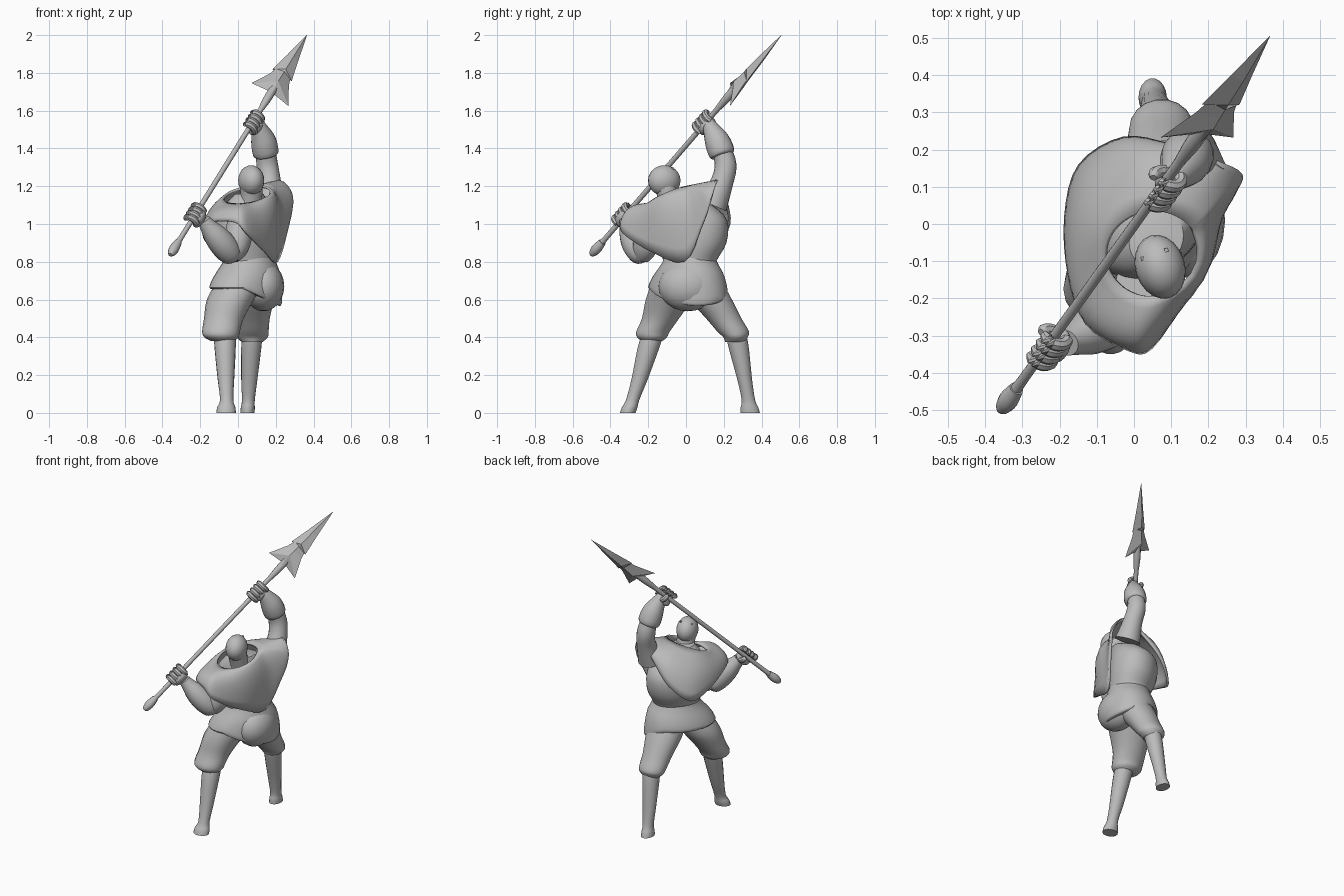
import bpy, bmesh, math
from mathutils import Vector as V, Matrix

cube = bpy.data.objects.get("Cube")
if cube:
    bpy.data.objects.remove(cube, do_unlink=True)

grey = bpy.data.materials.new("plain grey")
grey.use_nodes = True
grey.diffuse_color = (0.5, 0.5, 0.5, 1)
grey.node_tree.nodes["Principled BSDF"].inputs["Base Color"].default_value = (0.5, 0.5, 0.5, 1)


def finish(name, bm, angle=40):
    bmesh.ops.recalc_face_normals(bm, faces=bm.faces)
    mesh = bpy.data.meshes.new(name)
    bm.to_mesh(mesh)
    bm.free()
    mesh.materials.append(grey)
    ob = bpy.data.objects.new(name, mesh)
    bpy.context.collection.objects.link(ob)
    bpy.ops.object.select_all(action='DESELECT')
    ob.select_set(True)
    bpy.context.view_layer.objects.active = ob
    if angle:
        bpy.ops.object.shade_smooth_by_angle(angle=math.radians(angle))
    return ob


def spline(pts, steps, closed=False):
    """Catmull-Rom resampling of equal-length tuples."""
    n, out = len(pts), []
    get = lambda i: V(pts[i % n] if closed else pts[min(max(i, 0), n - 1)])
    for i in range(n if closed else n - 1):
        a, b, c, d = (get(i + k) for k in (-1, 0, 1, 2))
        for s in range(steps):
            t = s / steps
            out.append(b + (c - a) * t / 2 + (a * 2 - b * 5 + c * 4 - d) * t * t / 2
                       + (b * 3 - a - c * 3 + d) * t ** 3 / 2)
    return out if closed else out + [get(n - 1)]


def skin(bm, rings, caps=True):
    rows = [[bm.verts.new(p) for p in r] for r in rings]
    n = len(rows[0])
    for a, b in zip(rows, rows[1:]):
        for i in range(n):
            bm.faces.new((a[i], a[(i + 1) % n], b[(i + 1) % n], b[i]))
    if caps:
        bm.faces.new(rows[0])
        bm.faces.new(rows[-1])


def tube(name, stations, axis=None, sides=18, steps=3, turn=0.0):
    """Loft of ellipses (x, y, z, radius, radius) along a path."""
    st = spline([s if len(s) == 5 else (*s, s[3]) for s in stations], steps)
    cen = [V(s[:3]) for s in st]
    rings = []
    for i, s in enumerate(st):
        if axis:
            a, b = V((math.cos(turn), math.sin(turn), 0)), V((-math.sin(turn), math.cos(turn), 0))
        else:
            t = (cen[min(i + 1, len(cen) - 1)] - cen[max(i - 1, 0)]).normalized()
            a = t.cross(V((0.77, -0.64, 0))).normalized()
            b = t.cross(a)
        rings.append([cen[i] + a * s[3] * math.cos(k * math.tau / sides)
                      + b * s[4] * math.sin(k * math.tau / sides) for k in range(sides)])
    bm = bmesh.new()
    skin(bm, rings)
    return finish(name, bm)


def ball(name, centre, radii, rot=None):
    bm = bmesh.new()
    bmesh.ops.create_uvsphere(bm, u_segments=20, v_segments=12, radius=1)
    m = Matrix.Translation(centre) @ (rot or Matrix()) @ Matrix.Diagonal((*radii, 1))
    bmesh.ops.transform(bm, matrix=m, verts=bm.verts)
    return finish(name, bm, 60)


# spear frame: axis, blade width direction, blade thickness direction
butt, tip = V((-0.35, -0.49, 0.85)), V((0.365, 0.505, 2.0))
axis = (tip - butt).normalized()
wide = V((0.18, 0, -0.112))
wide = (wide - axis * wide.dot(axis)).normalized()
thick = axis.cross(wide)


def on_shaft(s):
    return butt + axis * s


# spear shaft with a swollen pommel and a flared socket
tube("spear_shaft", [(*on_shaft(s), r) for s, r in
     ((-0.02, 0.012), (-0.005, 0.021), (0.03, 0.027), (0.08, 0.02), (0.12, 0.014), (0.6, 0.014),
      (1.05, 0.014), (1.13, 0.017), (1.2, 0.022), (1.3, 0.02))], sides=12)

# barbed blade: (ridge distance from tip, edge distance, half width, half thickness)
bm = bmesh.new()
rings = []
for ridge, edge, w, t in ((0, 0, .001, .001), (.18, .18, .034, .018), (.28, .31, .06, .024),
                          (.3, .295, .046, .025), (.34, .345, .06, .028),
                          (.38, .46, .115, .032), (.46, .445, .022, .022)):
    mid, side = tip - axis * ridge, tip - axis * edge
    rings.append((side + wide * w, mid + thick * t, side - wide * w, mid - thick * t))
skin(bm, rings)
finish("spear_blade", bm, 0)

# torso, skirt and seat
tube("torso", [(.06, .02, .74, .14, .12), (.06, .02, .8, .145, .125), (.045, .035, .9, .19, .15),
               (.04, .035, 1.02, .195, .15), (.05, .0, 1.1, .15, .11), (.06, -.04, 1.16, .08, .07)],
     axis=True, sides=28, turn=1.0)
skirt = tube("skirt", [(.06, .02, .82, .14, .13), (.06, .02, .79, .155, .14), (.05, .015, .72, .205, .165),
                       (.04, .01, .665, .228, .172), (.04, .01, .655, .205, .155)],
             axis=True, sides=28, turn=0.95)
for v in skirt.data.vertices:
    if v.co.z < 0.74:
        v.co.z -= (0.74 - v.co.z) / 0.08 * 0.45 * max(0, v.co.x - 0.03)
ball("seat", (.135, .01, .67), (.11, .155, .132))

# legs: breeches, shin and foot
tube("front_breeches", [(.02, -.05, .7, .13), (-.04, -.09, .6, .125), (-.075, -.135, .5, .105, .1),
                        (-.09, -.175, .43, .1, .09), (-.088, -.18, .4, .09, .08),
                        (-.08, -.18, .38, .06, .055)], axis=True)
tube("front_shin", [(-.07, -.175, .42, .058), (-.068, -.2, .34, .056, .058), (-.064, -.245, .18, .044, .044),
                    (-.06, -.282, .07, .035, .036), (-.062, -.298, .03, .048, .042),
                    (-.063, -.308, .0, .052, .042)], axis=True)
tube("back_breeches", [(.08, .07, .7, .12), (.075, .13, .6, .115), (.073, .2, .5, .095, .095),
                       (.074, .25, .43, .088, .085), (.075, .262, .4, .082, .065),
                       (.075, .262, .375, .055, .055)], axis=True)
tube("back_shin", [(.075, .265, .42, .055), (.07, .28, .34, .053, .054), (.06, .31, .18, .043, .04),
                   (.055, .33, .07, .034, .036), (.052, .336, .03, .037, .047),
                   (.05, .34, .0, .038, .052)], axis=True)

# cape: hem swept up to a neck opening over rounded shoulders
hem = spline([(.212, -.01, .8), (.268, .08, .98), (.288, .133, 1.12), (.22, .17, 1.23), (.1, .215, 1.13),
              (-.03, .235, 1.0), (-.15, .16, .9), (-.188, .02, .94), (-.178, -.14, .99),
              (-.13, -.27, 1.015), (-.02, -.34, 1.01), (.05, -.335, .95), (.15, -.18, .85)], 4, True)
rows = 8
rings = []
for r in range(rows + 1):
    u = r / rows
    ring = []
    for h in hem:
        ang = math.atan2(h.y + .06, h.x - .05)
        radial = V((math.cos(ang), math.sin(ang), 0))
        neck = V((.05 + .13 * radial.x, -.08 + .115 * radial.y, 0))
        neck.z = 1.165 + .38 * (neck.y + .06) + .15 * (neck.x - .05)
        ctrl = neck.lerp(h, .92) + radial * max(0, radial.x) * .06
        ctrl.z = neck.z * .75 + h.z * .25 + min(.03, .03 + .25 * h.x)
        ring.append(neck * (1 - u) ** 2 + ctrl * 2 * u * (1 - u) + h * u * u)
    rings.append(ring)
bm = bmesh.new()
skin(bm, rings, caps=False)
cape = finish("cape", bm)
shell = cape.modifiers.new("thickness", 'SOLIDIFY')
shell.thickness = 0.014

# head, neck and eyes
tube("neck", [(.06, -.06, 1.06, .07), (.07, -.09, 1.13, .058), (.07, -.11, 1.2, .06)], axis=True)
ball("head", (.07, -.115, 1.23), (.067, .088, .081), Matrix.Rotation(.3, 4, 'Z'))
for side, pos in (("left", (.024, -.093, 1.284)), ("right", (.087, -.07, 1.294))):
    bm = bmesh.new()
    bmesh.ops.create_cube(bm, size=.01, matrix=Matrix.Translation(pos) @ Matrix.Rotation(.3, 4, 'Z'))
    finish(side + "_eye", bm, 0)

# arms: sleeve and heavier forearm
tube("raised_sleeve", [(.17, .14, 1.1, .08), (.168, .19, 1.22, .06), (.155, .21, 1.31, .058),
                       (.145, .19, 1.39, .052)])
tube("raised_forearm", [(.15, .195, 1.36, .05), (.147, .19, 1.375, .069), (.135, .165, 1.44, .067),
                        (.115, .135, 1.5, .046), (.1, .12, 1.53, .035)])
tube("lowered_sleeve", [(.03, -.16, 1.05, .08), (.01, -.19, .97, .075), (-.01, -.215, .88, .068),
                        (-.04, -.235, .83, .05)])
tube("lowered_forearm", [(-.02, -.22, .815, .03), (-.035, -.235, .835, .06), (-.075, -.265, .885, .07),
                         (-.12, -.29, .94, .063), (-.16, -.31, .99, .044), (-.18, -.32, 1.02, .035)])


# hands: palm, four curled fingers and a thumb around the shaft
def hand(name, s, palm):
    grip = on_shaft(s)
    out = palm - grip
    out = (out - axis * out.dot(axis)).normalized()
    cross = out.cross(axis)
    frame = Matrix((axis, out, -cross)).transposed().to_4x4()
    ball(name + "_palm", grip + out * .03, (.055, .028, .042), frame)
    for k in range(5):
        thumb = k == 4
        way = -1 if thumb else 1
        along = .02 if thumb else (k - 1.5) * .03
        arc = []
        for j in range(6):
            a = way * (.4 + j * (.4 if thumb else .55))
            arc.append((*(grip + axis * along + (out * math.cos(a) + cross * math.sin(a)) * .035),
                        .0175 if j < 5 else .01))
        tube(name + ("_thumb" if thumb else "_finger_%d" % (k + 1)), arc, sides=8, steps=2)


hand("raised_hand", 1.0, V((.11, .125, 1.52)))
hand("lowered_hand", 0.28, V((-.18, -.325, 1.02)))
